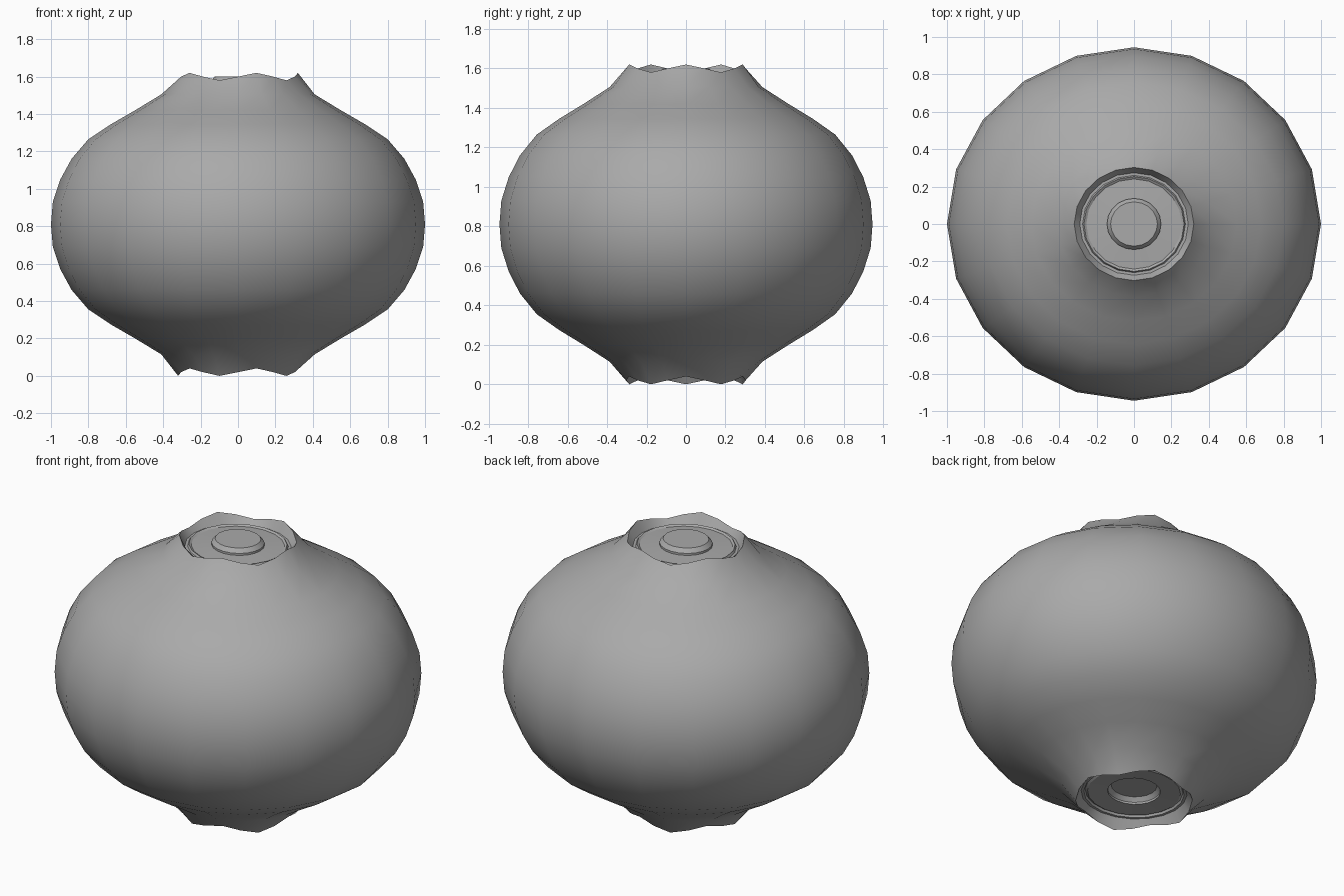
import bpy, bmesh
from math import cos, sin, pi, radians

if "Cube" in bpy.data.objects:
    bpy.data.objects.remove(bpy.data.objects["Cube"])

SIDES = 20
SQUASH = 0.945   # slightly narrower front to back
MID = 0.81       # height of the widest ring

grey = bpy.data.materials.new("paper_grey")
grey.use_nodes = True
color = (0.4, 0.4, 0.4, 1)
grey.diffuse_color = color
grey.node_tree.nodes["Principled BSDF"].inputs["Base Color"].default_value = color


def lathe(name, profile, cap=False):
    """Spin (radius, z, wave) rings; wave is the height of the torn-edge ripple."""
    bm = bmesh.new()
    rings = []
    for r, z, wave in profile:
        ring = []
        for i in range(SIDES):
            a = 2 * pi * i / SIDES
            # five peaks around the rim, turned half a step at the bottom
            ring.append(bm.verts.new((r * cos(a), r * SQUASH * sin(a),
                                      z + wave * cos(5 * a))))
        rings.append(ring)
    for low, high in zip(rings, rings[1:]):
        for i in range(SIDES):
            j = (i + 1) % SIDES
            bm.faces.new((low[i], low[j], high[j], high[i]))
    if cap:
        bm.faces.new(rings[-1])
    mesh = bpy.data.meshes.new(name)
    bm.to_mesh(mesh)
    bm.free()
    mesh.materials.append(grey)
    obj = bpy.data.objects.new(name, mesh)
    bpy.context.collection.objects.link(obj)
    bpy.ops.object.select_all(action="DESELECT")
    obj.select_set(True)
    bpy.context.view_layer.objects.active = obj
    bpy.ops.object.shade_smooth_by_angle(angle=radians(35))
    return obj


# Body: upper half from the widest ring to the wavy rim and down its inside
upper = [(0.99, 0.12), (0.95, 0.24), (0.89, 0.35), (0.80, 0.455),
         (0.68, 0.535), (0.55, 0.61), (0.41, 0.695)]
rim = [(0.32, 0.79, 0.02), (0.29, 0.745, 0)]
half = [(r, h, 0) for r, h in upper] + rim
profile = [(r, MID - h, w) for r, h, w in reversed(half)]
profile += [(1.0, MID, 0)]
profile += [(r, MID + h, w) for r, h, w in half]
lathe("lantern_body", profile)

# End discs: ledge, thin raised ring, flat plate and stepped centre.
# The centre is a raised button on top and a shallow recess underneath.
disc = [(0.29, 0), (0.275, 0), (0.268, 0.012), (0.255, 0.004),
        (0.145, 0.01), (0.145, 0.022), (0.125, 0.045)]
lathe("top_disc", [(r, MID + 0.745 + h, 0) for r, h in disc], cap=True)
bottom = lathe("bottom_disc", [(r, MID - 0.745 + h, 0) for r, h in disc], cap=True)
bottom.data.flip_normals()
